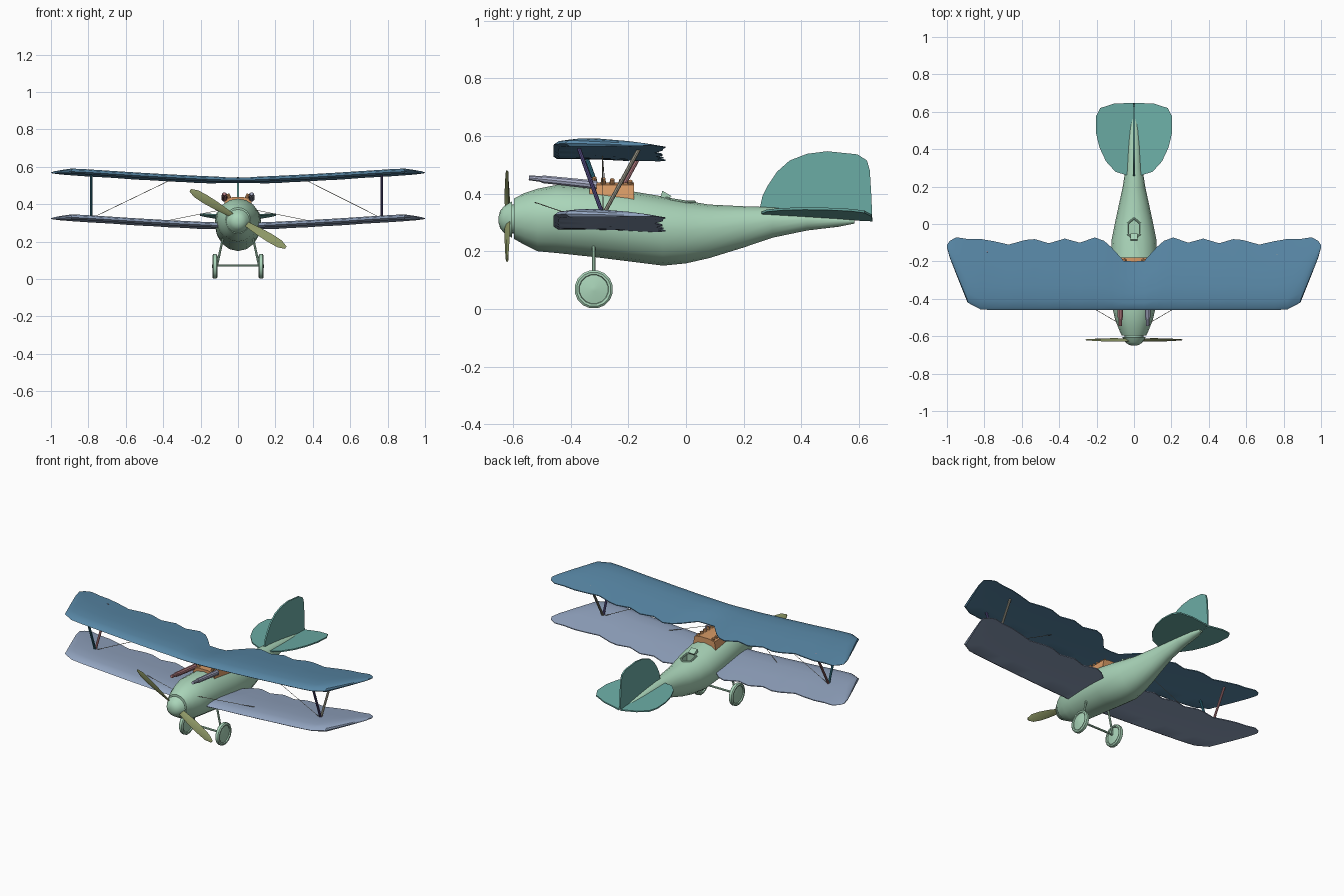
import bpy, bmesh, math
from mathutils import Vector

if "Cube" in bpy.data.objects:
    bpy.data.objects.remove(bpy.data.objects["Cube"])

def mat(name, r, g, b):
    m = bpy.data.materials.new(name)
    m.diffuse_color = (r ** 2.2, g ** 2.2, b ** 2.2, 1)
    m.use_nodes = True
    m.node_tree.nodes["Principled BSDF"].inputs["Base Color"].default_value = m.diffuse_color
    return m

GREEN = mat("pale_green", .66, .83, .72)
BLUE = mat("blue", .35, .53, .65)
LAV = mat("lavender", .57, .64, .75)
TEAL = mat("teal", .42, .67, .64)
ORANGE = mat("orange", .84, .60, .40)
OLIVE = mat("olive", .58, .62, .42)
RED = mat("dusty_red", .72, .50, .52)
GREY = mat("warm_grey", .62, .61, .55)
PURPLE = mat("purple", .36, .33, .55)
STEEL = mat("steel_lavender", .66, .68, .78)
CYAN = mat("dark_teal", .22, .48, .56)

def finish(name, bm, m, angle=35):
    bmesh.ops.recalc_face_normals(bm, faces=bm.faces[:])
    me = bpy.data.meshes.new(name)
    bm.to_mesh(me)
    bm.free()
    ob = bpy.data.objects.new(name, me)
    bpy.context.collection.objects.link(ob)
    me.materials.append(m)
    if angle:
        smooth(ob, angle)
    return ob

def smooth(ob, angle):
    bpy.ops.object.select_all(action='DESELECT')
    ob.select_set(True)
    bpy.context.view_layer.objects.active = ob
    bpy.ops.object.shade_smooth_by_angle(angle=math.radians(angle))

def add_loft(bm, rings):
    vs = [[bm.verts.new(p) for p in r] for r in rings]
    n = len(vs[0])
    for a, b in zip(vs, vs[1:]):
        for i in range(n):
            bm.faces.new((a[i], a[(i + 1) % n], b[(i + 1) % n], b[i]))
    bm.faces.new(vs[0])
    bm.faces.new(vs[-1])

def loft(name, rings, m, angle=35):
    bm = bmesh.new()
    add_loft(bm, rings)
    return finish(name, bm, m, angle)

def add_tube(bm, a, b, r1, r2=None, n=8):
    a, b = Vector(a), Vector(b)
    q = (b - a).to_track_quat('Z', 'Y')
    add_loft(bm, [[p + q @ Vector((r * math.cos(t), r * math.sin(t), 0))
                   for t in [2 * math.pi * i / n for i in range(n)]]
                  for p, r in ((a, r1), (b, r2 or r1))])

def tubes(name, parts, m, n=8):
    bm = bmesh.new()
    for p in parts:
        add_tube(bm, *p, n=n)
    return finish(name, bm, m)

def plate(name, outlines, thick, m):
    bm = bmesh.new()
    for pts, d in outlines:
        d = Vector(d) * thick / 2
        add_loft(bm, [[Vector(p) - d for p in pts], [Vector(p) + d for p in pts]])
    return finish(name, bm, m)

# Fuselage: y, half width, top z, bottom z
SECTIONS = [(-.597, .066, .383, .243), (-.56, .082, .402, .222), (-.515, .1, .417, .2),
            (-.45, .115, .43, .194), (-.32, .123, .424, .18), (-.2, .125, .41, .165),
            (-.08, .119, .39, .15), (0, .103, .375, .158), (.08, .086, .362, .176),
            (.2, .06, .356, .213), (.3, .045, .353, .247), (.42, .035, .34, .272),
            (.53, .026, .323, .285), (.585, .012, .312, .296)]
N = 16
rings = []
for y, w, top, bot in SECTIONS:
    zm = bot + .54 * (top - bot)
    rings.append([(w * math.cos(t), y, zm + (top - zm if math.sin(t) > 0 else zm - bot) * math.sin(t))
                  for t in [2 * math.pi * i / N for i in range(N)]])
body = loft("fuselage", rings, GREEN)

# Cockpit opening cut into the fuselage
def hexagon(z):
    return [(.036 * math.sin(i * math.pi / 3), -.026 + .056 * math.cos(i * math.pi / 3), z) for i in range(6)]
cutter = loft("cockpit_cutter", [hexagon(.3), hexagon(.5)], GREEN, 0)
cutter.hide_render = True
mod = body.modifiers.new("cockpit", 'BOOLEAN')
mod.operation, mod.object, mod.solver = 'DIFFERENCE', cutter, 'EXACT'
bpy.context.view_layer.objects.active = body
bpy.ops.object.modifier_apply(modifier=mod.name)
bpy.data.objects.remove(cutter)
smooth(body, 35)

# Cockpit rim and small windshield
rim = [(x * 1.05, y, .379 - .16 * (y + .026) - 5 * x * x) for x, y, z in hexagon(0)]
tubes("cockpit_rim", [(rim[i], rim[(i + 1) % 6], .006) for i in range(6)], GREEN)
loft("windshield", [[(x, -.09, .382), (x, -.082, .41), (x, -.05, .391), (x, -.06, .38)]
                    for x in (-.02, .02)][:2], GREEN)

# Spinner
loft("spinner", [[(r * math.cos(t), y, .31 + r * math.sin(t)) for t in [2 * math.pi * i / N for i in range(N)]]
                 for y, r in ((-.65, .012), (-.645, .03), (-.632, .046), (-.604, .063))], GREEN)
tubes("spinner_shaft", [((0, -.61, .312), (0, -.59, .312), .05)], GREEN, 16)

# Propeller: two twisted blades
bm = bmesh.new()
for s in (1, -1):
    d = Vector((s * .857, 0, -s * .515))
    side = Vector((.515 * s, 0, .857 * s))
    blade = []
    for r, w, tw in ((0, .02, 40), (.06, .034, 32), (.13, .046, 24), (.2, .05, 18), (.26, .044, 14), (.298, .016, 12)):
        a = math.radians(tw)
        u = side * math.cos(a) + Vector((0, math.sin(a), 0))
        v = d.cross(u)
        c = Vector((0, -.62, .322)) + d * r
        blade.append([c + u * w / 2, c + v * .004, c - u * w / 2, c - v * .004])
    add_loft(bm, blade)
finish("propeller", bm, OLIVE)

# Wings: x, leading edge y, trailing edge y
STATIONS = [(0, -.46, -.2), (.055, -.46, -.197), (.12, -.46, -.125), (.16, -.46, -.09), (.21, -.46, -.072),
            (.29, -.46, -.1), (.37, -.46, -.078), (.455, -.46, -.103), (.53, -.46, -.081), (.58, -.46, -.085),
            (.67, -.46, -.11), (.75, -.46, -.092), (.82, -.457, -.08), (.89, -.42, -.08),
            (.95, -.27, -.071), (.985, -.18, -.09), (1, -.125, -.112)]
AIRFOIL = [(0, 0), (.04, .011), (.15, .019), (.35, .022), (.65, .014), (1, .002),
           (1, -.003), (.65, -.003), (.3, -.006), (.05, -.01)]
def wing(name, z0, m):
    rings = []
    for x, le, te in [(-x, a, b) for x, a, b in STATIONS[:0:-1]] + STATIONS:
        k = min(1, (te - le) / .36 + .1)
        rings.append([(x, le + c * (te - le),
                       z0 + .056 * abs(x) ** 1.3 - .05 * (le + c * (te - le) + .27) + h * k)
                      for c, h in AIRFOIL])
    return loft(name, rings, m, 30)
wing("upper_wing", .519, BLUE)
wing("lower_wing", .274, LAV)

# V-shaped struts between the wings, and bracing wires
for side, x, dy, front, rear in (("right", .768, 0, PURPLE, GREY), ("left", -.785, .015, CYAN, RED)):
    foot = (x, -.288 + dy, .325)
    tubes(side + "_front_strut", [(foot, (x, -.375 + dy, .565), .007)], front)
    tubes(side + "_rear_strut", [(foot, (x, -.16 + dy, .56), .007)], rear)
    s = 1 if x > 0 else -1
    tubes(side + "_wires", [(foot, (s * .36, -.29, .53), .0015),
                            ((s * .09, -.525, .37), (s * .44, -.32, .3), .0015)], GREY, 4)

# Tailplane with slight dihedral
HALF = [(0, .26), (.045, .262), (.1, .28), (.15, .335), (.185, .41), (.204, .49),
        (.204, .575), (.18, .62), (.11, .643), (.006, .648)]
plate("tailplane", [([(s * x, y, .326 - .05 * (y - .26) + .16 * x) for x, y in HALF], (0, 0, 1))
                    for s in (1, -1)], .008, TEAL)
# Fin and rudder
plate("fin", [([(0, y, z) for y, z in ((.255, .345), (.265, .39), (.285, .43), (.315, .475), (.36, .515),
              (.42, .538), (.49, .547), (.595, .536), (.628, .515), (.638, .48), (.644, .38), (.646, .31),
              (.5, .3), (.3, .32))], (1, 0, 0))], .009, TEAL)

# Engine block with two rows of cylinder heads
bm = bmesh.new()
add_loft(bm, [[(x, y, z) for x, z in ((-.078, .38), (.078, .38), (.068, .43), (.03, .438), (-.03, .438), (-.068, .43))]
              for y in (-.335, -.18)])
for s in (1, -1):
    for i in range(5):
        y = -.318 + .031 * i
        z = .456 - .003 * i
        add_tube(bm, (s * .04, y, .42), (s * .055, y, z), .01, .008)
finish("engine", bm, ORANGE)

# Guns
for side, s, m in (("right", 1, STEEL), ("left", -1, RED)):
    tubes(side + "_gun", [((s * .073, -.545, .455), (s * .073, -.49, .449), .009, .011),
                          ((s * .073, -.5, .45), (s * .073, -.31, .43), .014, .016)], m, 10)

# Landing gear
for side, s in (("right", 1), ("left", -1)):
    prof = [(.008, .014), (.05, .006), (.052, .0125), (.06, .0135), (.067, .008)]
    prof = prof + [(r, -h) for r, h in prof[::-1]]
    bm = bmesh.new()
    add_loft(bm, [[(s * .124 + h, -.32 + r * math.cos(t), .068 + r * math.sin(t))
                   for t in [2 * math.pi * (i + .5) / 16 for i in range(16)]] for r, h in prof])
    finish(side + "_wheel", bm, GREEN, 40)
    tubes(side + "_gear_leg", [((s * .08, -.32, .22), (s * .112, -.32, .075), .006)], GREEN)
tubes("axle", [((-.125, -.32, .072), (.125, -.32, .072), .006)], GREEN)
